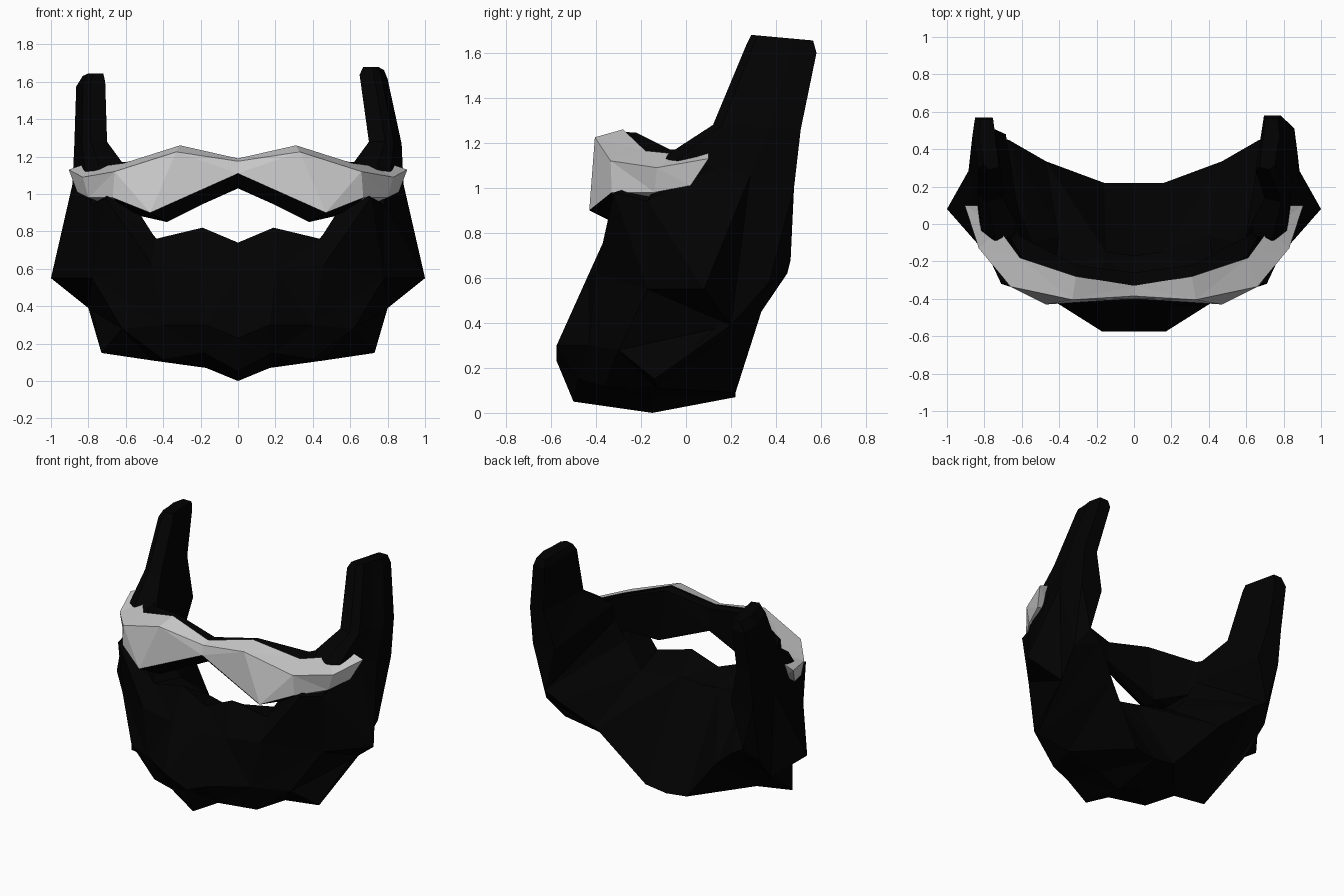
import bpy, bmesh

black = bpy.data.materials.new("black_hair")
black.diffuse_color = (0.0005, 0.0005, 0.0005, 1)
grey = bpy.data.materials.new("grey_hair")
grey.diffuse_color = (0.6, 0.6, 0.6, 1)


def mirror(ring):
    return [(-x, y, z) for x, y, z in ring]


def loft(name, rings, mats, pick=lambda strip, x: 0, split=None):
    """Skin closed rings into one flat-shaded, triangulated solid."""
    bm = bmesh.new()
    vs = [[bm.verts.new(p) for p in r] for r in rings]
    n = len(rings[0])
    for a, b in zip(vs, vs[1:]):
        for i in range(n):
            j = (i + 1) % n
            q = [a[i], a[j], b[j], b[i]]
            parts = [q]
            if i == split:  # fixed diagonal, keeps this strip convex
                if abs(b[i].co.x) > abs(a[i].co.x):
                    parts = [(q[0], q[1], q[3]), (q[1], q[2], q[3])]
                else:
                    parts = [(q[0], q[1], q[2]), (q[0], q[2], q[3])]
            for p in parts:
                f = bm.faces.new(p)
                f.material_index = pick(i, abs(f.calc_center_median().x))
    bm.faces.new(vs[0][::-1])
    bm.faces.new(vs[-1])
    bmesh.ops.triangulate(bm, faces=bm.faces[:])
    bmesh.ops.recalc_face_normals(bm, faces=bm.faces[:])
    me = bpy.data.meshes.new(name)
    bm.to_mesh(me)
    bm.free()
    for m in mats:
        me.materials.append(m)
    ob = bpy.data.objects.new(name, me)
    bpy.context.collection.objects.link(ob)
    return ob


# Beard sections from chin to jaw corner:
# lip, bulge, lower front, bottom front, bottom middle, back rim, inner top
chin = [(0, -.36, .74), (0, -.44, .58), (0, -.575, .23), (0, -.50, .05),
        (0, -.15, 0), (0, .22, .07), (0, -.17, .69)]
jaw = [
    [(.19, -.34, .82), (.20, -.44, .60), (.17, -.575, .30), (.18, -.48, .15),
     (.17, -.15, .07), (.16, .22, .09), (.15, -.15, .71)],
    [(.44, -.31, .76), (.46, -.40, .62), (.40, -.43, .30), (.40, -.36, .115),
     (.46, -.13, .11), (.47, .335, .45), (.40, -.06, .72)],
    [(.58, -.29, .98), (.71, -.32, .98), (.78, -.17, .55), (.62, -.30, .28),
     (.73, -.14, .15), (.67, .45, .62), (.54, -.10, .88)],
    [(.66, -.14, 1.03), (.78, -.17, .94), (1.0, .08, .55), (.80, .20, .39),
     (.83, .37, .58), (.77, .465, .68), (.60, -.08, 1.02)],
]


# Sideburn sections
def burn(x0, x1, y0, y1, z, dz):
    shape = [(.5, 0), (.77, .1), (.87, .4), (1, .65), (.9, 1), (.3, 1), (0, .05)]
    return [(x0 + (x1 - x0) * u, y0 + (y1 - y0) * v, z + dz * v) for u, v in shape]


low = [burn(.60, .885, -.08, .48, 1.15, -.15), burn(.70, .875, .12, .51, 1.28, -.02)]
right = jaw + low + [burn(.65, .80, .27, .58, 1.64, -.04), burn(.67, .78, .29, .565, 1.68, -.025)]
left = jaw + low + [burn(.71, .865, .27, .57, 1.60, -.04), burn(.72, .83, .29, .56, 1.645, -.02)]
loft("beard", [mirror(r) for r in left[::-1]] + [chin] + right, [black], split=3)

# Moustache sections: top back, top front, bottom front, bottom back
tash = [
    [(0, -.33, 1.19), (0, -.385, 1.175), (0, -.40, 1.11), (0, -.33, 1.04)],
    [(.31, -.28, 1.26), (.33, -.405, 1.225), (.47, -.43, .90), (.38, -.33, .85)],
    [(.61, -.18, 1.165), (.66, -.335, 1.12), (.67, -.33, .98), (.60, -.24, .90)],
    [(.72, -.03, 1.15), (.83, -.13, 1.09), (.80, -.14, .98), (.72, -.08, .97)],
    [(.79, .10, 1.17), (.905, .10, 1.13), (.86, .02, 1.01), (.78, .03, 1.03)],
]
loft("moustache", [mirror(r) for r in tash[:0:-1]] + tash, [grey, black],
     lambda i, x: 1 if i == 3 or (i == 2 and x < .6) else 0)

# Dark upper lip band behind the moustache, joining the two sideburns
lip = [
    [(0, -.26, 1.185), (0, -.34, 1.185), (0, -.34, 1.05), (0, -.26, 1.03)],
    [(.31, -.22, 1.245), (.31, -.29, 1.25), (.38, -.34, .86), (.38, -.24, .87)],
    [(.60, -.07, 1.17), (.60, -.18, 1.155), (.61, -.25, .90), (.57, -.13, .93)],
    [(.68, .06, 1.17), (.68, -.04, 1.12), (.68, -.10, .98), (.68, .06, .97)],
]
loft("upper_lip_band", [mirror(r) for r in lip[:0:-1]] + lip, [black])
